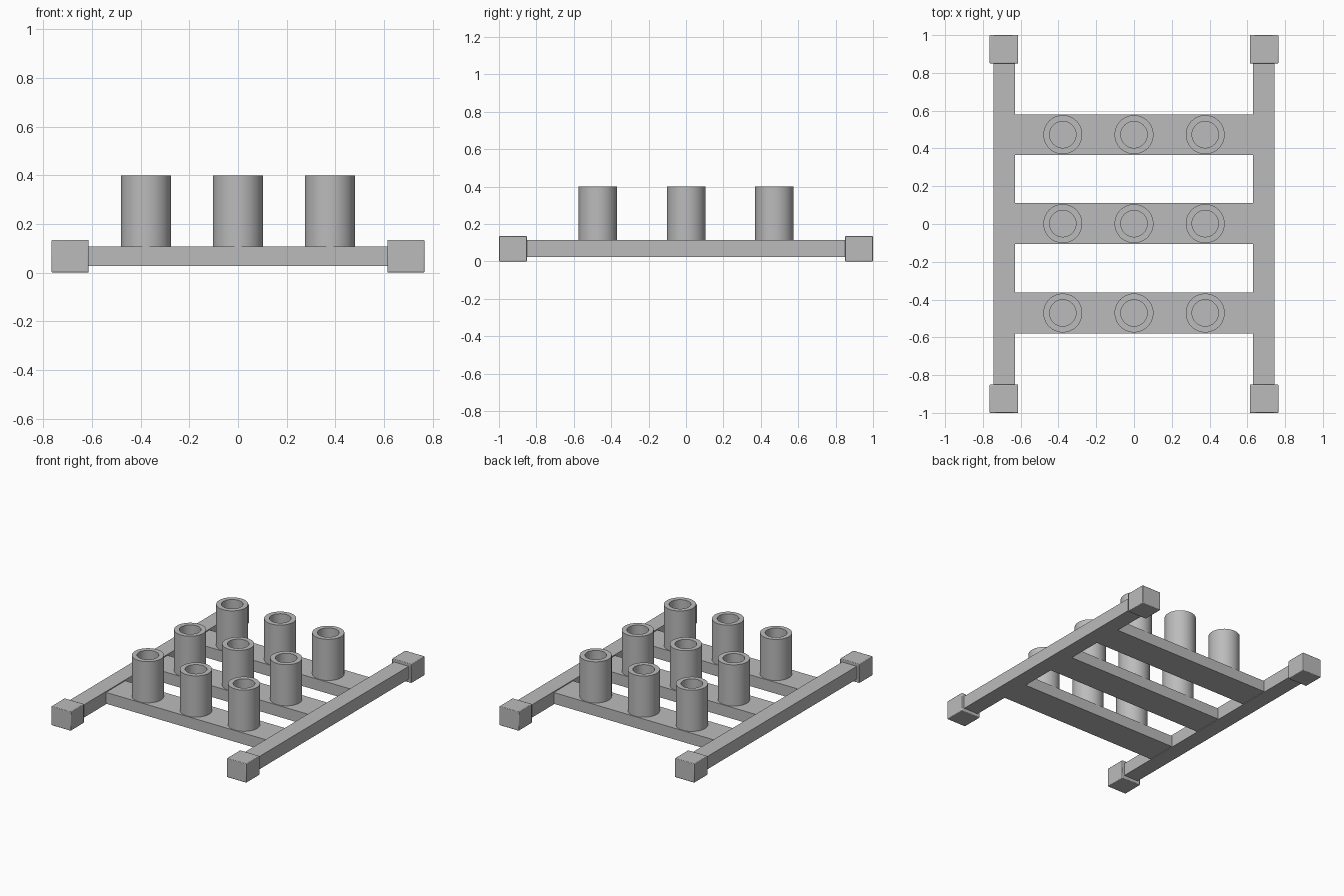
import bpy
import bmesh
import math

cube = bpy.data.objects.get("Cube")
if cube:
    bpy.data.objects.remove(cube, do_unlink=True)

# Single grey material
grey = bpy.data.materials.new("plain grey")
grey.use_nodes = True
colour = (0.5, 0.5, 0.5, 1)
grey.diffuse_color = colour
grey.node_tree.nodes["Principled BSDF"].inputs["Base Color"].default_value = colour


def box(name, x, y, z, bevel=0):
    """Box from (min, max) ranges on each axis."""
    spans = (x, y, z)
    bpy.ops.mesh.primitive_cube_add(size=1, location=[sum(s) / 2 for s in spans])
    obj = bpy.context.object
    obj.name = name
    obj.scale = [s[1] - s[0] for s in spans]
    bpy.ops.object.transform_apply(location=False, rotation=False, scale=True)
    obj.data.materials.append(grey)
    if bevel:
        mod = obj.modifiers.new("soft edges", "BEVEL")
        mod.width = bevel
        mod.segments = 2
        bpy.ops.object.shade_smooth_by_angle(angle=math.radians(40))
    return obj


def tube(name, x, y, outer=0.103, inner=0.07, bottom=0.1, floor=0.112, top=0.4, sides=48):
    """Upright cup with a round hole, made by spinning its wall profile."""
    bm = bmesh.new()
    profile = [(0, bottom), (outer, bottom), (outer, top), (inner, top), (inner, floor), (0, floor)]
    verts = [bm.verts.new((r, 0, z)) for r, z in profile]
    edges = [bm.edges.new(pair) for pair in zip(verts, verts[1:])]
    bmesh.ops.spin(bm, geom=verts + edges, cent=(0, 0, 0), axis=(0, 0, 1),
                   angle=math.tau, steps=sides)
    bmesh.ops.remove_doubles(bm, verts=bm.verts, dist=0.0005)
    bmesh.ops.recalc_face_normals(bm, faces=bm.faces)
    mesh = bpy.data.meshes.new(name)
    bm.to_mesh(mesh)
    bm.free()
    mesh.materials.append(grey)
    obj = bpy.data.objects.new(name, mesh)
    obj.location = (x, y, 0)
    bpy.context.collection.objects.link(obj)
    bpy.ops.object.select_all(action="DESELECT")
    obj.select_set(True)
    bpy.context.view_layer.objects.active = obj
    bpy.ops.object.shade_smooth_by_angle(angle=math.radians(40))


# Side rails with a block capping each end
for side, sx in (("right", -1), ("left", 1)):
    box(side + "_rail", sorted((sx * 0.63, sx * 0.745)), (-0.9, 0.9), (0.024, 0.115))
    for end, sy in (("front", -1), ("back", 1)):
        box(f"{side}_{end}_end_block", sorted((sx * 0.613, sx * 0.765)),
            sorted((sy * 0.85, sy)), (0, 0.135), bevel=0.004)

# Cross planks, each carrying a row of three cups
for row, y in (("front", -0.471), ("middle", 0.002), ("back", 0.473)):
    box(row + "_plank", (-0.64, 0.64), (y - 0.108, y + 0.108), (0.028, 0.108))
    for column, x in (("right", -0.377), ("centre", 0), ("left", 0.377)):
        tube(f"{row}_{column}_cup", x, y)
